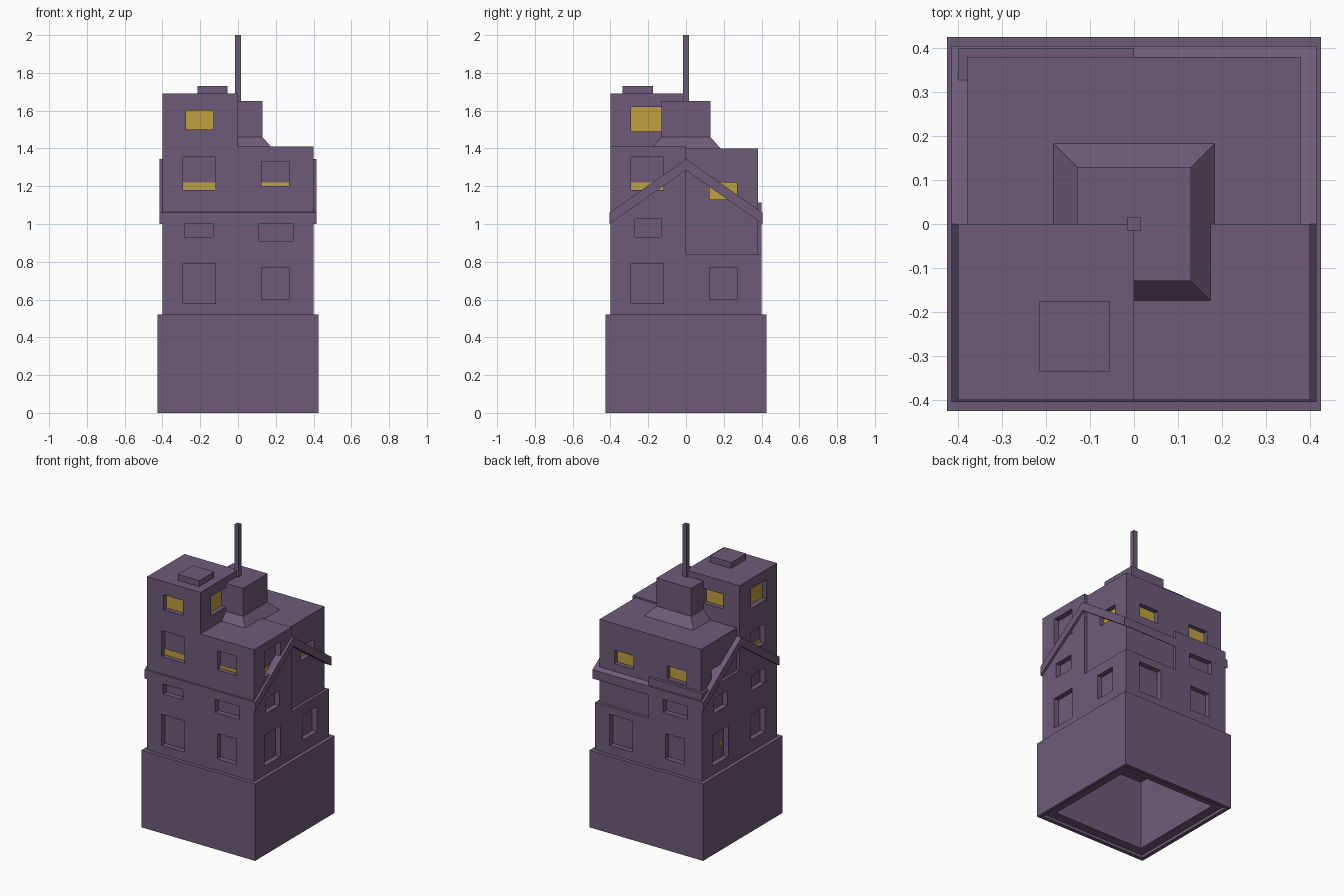
import bpy, bmesh
from mathutils import Matrix
from math import radians

if "Cube" in bpy.data.objects:
    bpy.data.objects.remove(bpy.data.objects["Cube"])


def material(name, color):
    m = bpy.data.materials.new(name)
    m.diffuse_color = color
    m.use_nodes = True
    m.node_tree.nodes["Principled BSDF"].inputs["Base Color"].default_value = m.diffuse_color
    return m


WALL = material("plum_wall", (0.155, 0.105, 0.19, 1))
GLOW = material("yellow_light", (0.52, 0.35, 0.05, 1))


def add_object(name, bm, mat=WALL):
    bmesh.ops.recalc_face_normals(bm, faces=bm.faces)
    me = bpy.data.meshes.new(name)
    bm.to_mesh(me)
    bm.free()
    me.materials.append(mat)
    ob = bpy.data.objects.new(name, me)
    bpy.context.collection.objects.link(ob)
    return ob


def add_box(bm, x0, x1, y0, y1, z0, z1, turn=0):
    m = (Matrix.Rotation(radians(90 * turn), 4, 'Z')
         @ Matrix.Translation(((x0 + x1) / 2, (y0 + y1) / 2, (z0 + z1) / 2))
         @ Matrix.Diagonal((x1 - x0, y1 - y0, z1 - z0, 1)))
    bmesh.ops.create_cube(bm, size=1, matrix=m)


def box(name, *dims, mat=WALL):
    bm = bmesh.new()
    add_box(bm, *dims)
    return add_object(name, bm, mat)


def cut(ob, cutter):
    mod = ob.modifiers.new("cut", 'BOOLEAN')
    mod.operation = 'DIFFERENCE'
    mod.solver = 'EXACT'
    mod.object = cutter
    bpy.context.view_layer.objects.active = ob
    bpy.ops.object.modifier_apply(modifier=mod.name)


# Plinth, open underneath with a stepped rim
plinth = box("plinth", -.425, .425, -.425, .425, 0, .52)
for half, top in ((.40, .02), (.34, .49)):
    hole = box("plinth_hollow", -half, half, -half, half, -.1, top)
    cut(plinth, hole)
    bpy.data.objects.remove(hole)

# Wall blocks
walls = [
    box("lower_storey", -.40, .40, -.40, .40, .52, .84),
    box("front_upper_storey", -.40, .40, -.40, 0, .84, 1.41),
    box("corner_tower", -.40, 0, -.40, 0, 1.41, 1.69),
    box("back_corner_wall", -.40, 0, 0, .40, .84, 1.115),
    box("back_upper_storey", -.38, .38, 0, .38, .84, 1.40),
]

# Windows: (side, left, right, bottom, top, wall distance, light top)
# sides 0-3 are front, right, back, left; left/right as seen facing the wall
windows = []
for side in range(4):
    windows.append((side, -.29, -.12, .58, .79, .40, None))
    windows.append((side, .125, .27, .60, .77, .40, None))
windows += [
    (0, -.28, -.13, .93, 1.03, .40, None), (0, .11, .29, .91, 1.03, .40, None),
    (1, -.27, -.13, .93, 1.03, .40, None), (2, .11, .29, .91, 1.0, .40, None),
    (3, -.27, -.13, .93, 1.03, .40, None), (3, .13, .27, .93, 1.03, .40, None),
    (0, -.29, -.12, 1.18, 1.355, .40, 1.22), (0, .125, .27, 1.20, 1.33, .40, 1.22),
    (1, -.29, -.12, 1.18, 1.355, .40, 1.22), (3, .125, .27, 1.20, 1.33, .40, 1.22),
    (1, .125, .27, 1.13, 1.22, .38, 1.22), (2, -.27, -.125, 1.13, 1.22, .38, 1.22),
    (2, .125, .27, 1.13, 1.22, .38, 1.22), (3, -.27, -.125, 1.13, 1.22, .38, 1.22),
    (0, -.275, -.13, 1.50, 1.60, .40, 1.60), (1, -.29, -.12, 1.49, 1.62, 0, 1.62),
    (2, .13, .275, 1.50, 1.60, 0, 1.60), (3, .12, .29, 1.49, 1.62, .40, 1.62),
]
DEPTH = .035
cut_bm, light_bm = bmesh.new(), bmesh.new()
for side, a, b, z0, z1, d, lit in windows:
    add_box(cut_bm, a, b, -d - .02, -d + DEPTH, z0, z1, side)
    if lit:
        add_box(light_bm, a, b, -d + DEPTH - .003, -d + DEPTH + .003, z0, lit, side)
cutter = add_object("window_cutter", cut_bm)
for w in walls:
    cut(w, cutter)
bpy.data.objects.remove(cutter)
# small light in the left lower window
add_box(light_bm, -.175, -.145, -.368, -.36, .665, .695, 3)
add_object("window_lights", light_bm, GLOW)

# Gable roof band: chevron profile extruded along x
bm = bmesh.new()
profile = [(-.405, 1.0), (0, 1.285), (.405, 1.0), (.405, 1.06), (0, 1.345), (-.405, 1.06)]
face = bm.faces.new([bm.verts.new((-.415, y, z)) for y, z in profile])
ext = bmesh.ops.extrude_face_region(bm, geom=[face])
bmesh.ops.translate(bm, vec=(.83, 0, 0),
                    verts=[v for v in ext["geom"] if isinstance(v, bmesh.types.BMVert)])
bmesh.ops.connect_verts_concave(bm, faces=[f for f in bm.faces if len(f.verts) > 4])
add_object("gable_roof", bm)

# Chimney with flared foot, mast and roof hatch
bm = bmesh.new()
add_box(bm, -.13, .13, -.13, .13, 1.40, 1.46)
for v in bm.verts:
    if v.co.z < 1.43:
        v.co.x *= .183 / .13
        v.co.y *= .183 / .13
add_object("chimney_foot", bm)
box("chimney", -.13, .13, -.13, .13, 1.46, 1.65)
box("mast", -.015, .015, -.015, .015, 1.60, 2.0)
box("roof_hatch", -.215, -.055, -.335, -.175, 1.69, 1.73)
